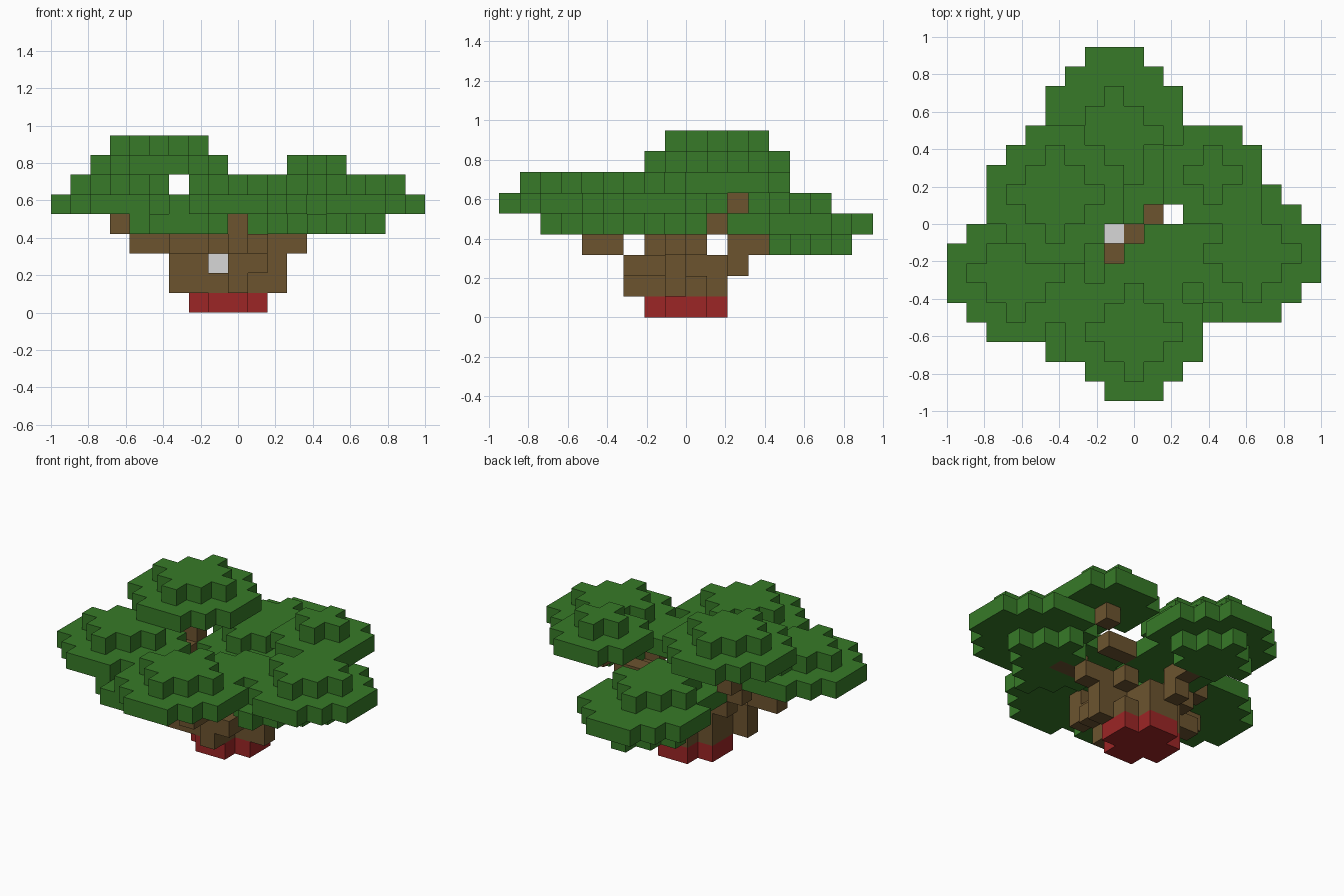
import bpy
import bmesh
from mathutils import Vector

cube = bpy.data.objects.get("Cube")
if cube:
    bpy.data.objects.remove(cube, do_unlink=True)

S = 2 / 19                        # block size
ORIGIN = Vector((-9.5, -9, 0))    # grid corner, in blocks


def material(name, color):
    m = bpy.data.materials.new(name)
    m.use_nodes = True
    m.diffuse_color = (*color, 1)
    m.node_tree.nodes["Principled BSDF"].inputs["Base Color"].default_value = (*color, 1)
    return m


GREEN = material("leaf green", (0.038, 0.195, 0.021))
BROWN = material("bark brown", (0.15, 0.088, 0.028))
RED = material("pot red", (0.335, 0.019, 0.019))
GREY = material("stone grey", (0.68, 0.68, 0.68))

parts = []       # (name, material, cells)
taken = set()    # every filled block, so parts never overlap


def add_part(name, mat, cells):
    cells = set(cells) - taken
    taken.update(cells)
    parts.append((name, mat, cells))


def disc(cx, cy, z, radius, reach):
    """Rounded layer of blocks: square of given radius, corners cut by reach."""
    span = range(-radius, radius + 1)
    return [(cx + a, cy + b, z) for a in span for b in span
            if abs(a) + abs(b) <= reach]


def big_cluster(cx, cy, z):
    return disc(cx, cy, z, 3, 4) + disc(cx, cy, z + 1, 2, 2)


def small_cluster(cx, cy, z):
    return disc(cx, cy, z, 2, 3) + disc(cx, cy, z + 1, 1, 1)


def round_four(z):
    return [(i, j, z) for i in range(7, 11) for j in range(7, 11)
            if not (i in (7, 10) and j in (7, 10))]


# Pot, stone and trunk
add_part("pot", RED, round_four(0))
add_part("stone", GREY, [(8, 8, 2)])
add_part("trunk", BROWN, round_four(1) + [
    (6, 7, 1), (7, 7, 1), (9, 6, 1), (11, 8, 1),
    (7, 8, 2), (9, 8, 2), (9, 7, 2), (8, 9, 2), (9, 9, 2), (10, 8, 2)])

# Branches climbing out to the leaf clusters
branches = {
    "right_branch": [(7, 7, 2), (6, 7, 2), (5, 7, 3), (4, 7, 3), (3, 6, 4)],
    "front_branch": [(9, 6, 2), (10, 6, 2), (10, 7, 2), (9, 5, 3), (9, 4, 3), (9, 4, 4)],
    "front_right_branch": [(7, 5, 3), (6, 5, 3)],
    "left_branch": [(11, 8, 2), (11, 8, 3), (12, 8, 3), (12, 7, 4), (13, 7, 4)],
    "back_branch": [(8, 10, 2), (9, 10, 2), (8, 11, 2), (8, 11, 3), (8, 12, 3)],
    "back_left_branch": [(10, 9, 3), (11, 10, 4), (12, 10, 4), (13, 11, 5)],
    "high_branch": [(7, 9, 2), (7, 9, 3), (6, 9, 3), (5, 9, 4), (5, 10, 5), (5, 10, 6)],
}
for name, cells in branches.items():
    add_part(name, BROWN, cells)

# Leaf clusters
add_part("right_leaves", GREEN, big_cluster(3, 6, 5))
add_part("front_leaves", GREEN, big_cluster(9, 3, 5))
add_part("left_leaves", GREEN, big_cluster(15, 7, 5))
add_part("high_leaves", GREEN, big_cluster(5, 10, 7))
add_part("back_left_leaves", GREEN, small_cluster(13, 11, 6))
add_part("back_leaves", GREEN, disc(8, 14, 3, 2, 2) + disc(8, 14, 4, 3, 4)
         + disc(8, 13, 5, 2, 2))
add_part("low_front_right_leaves", GREEN, small_cluster(6, 4, 4))
add_part("low_left_leaves", GREEN, disc(14, 7, 4, 2, 2) + disc(13, 6, 4, 2, 2))
add_part("low_back_leaves", GREEN, small_cluster(8, 11, 4))
add_part("inner_leaves", GREEN, [(9, 7, 5), (10, 7, 5), (11, 7, 5), (11, 8, 5),
                                 (10, 8, 5), (11, 6, 5), (7, 7, 4)])


def build(name, mat, cells):
    """Make the outer skin of a set of blocks."""
    bm = bmesh.new()
    for cell in cells:
        for axis in range(3):
            for sign in (-1, 1):
                n = [0, 0, 0]
                n[axis] = sign
                if tuple(c + d for c, d in zip(cell, n)) in taken:
                    continue
                u, v = Vector(), Vector()
                u[(axis + 1) % 3] = 0.5
                v[(axis + 2) % 3] = 0.5 * sign
                mid = Vector(cell) + Vector((0.5, 0.5, 0.5)) + Vector(n) / 2 + ORIGIN
                corners = (mid - u - v, mid + u - v, mid + u + v, mid - u + v)
                bm.faces.new([bm.verts.new(p * S) for p in corners])
    bmesh.ops.remove_doubles(bm, verts=bm.verts, dist=S / 100)
    mesh = bpy.data.meshes.new(name)
    bm.to_mesh(mesh)
    bm.free()
    mesh.materials.append(mat)
    bpy.context.collection.objects.link(bpy.data.objects.new(name, mesh))


for part in parts:
    build(*part)
